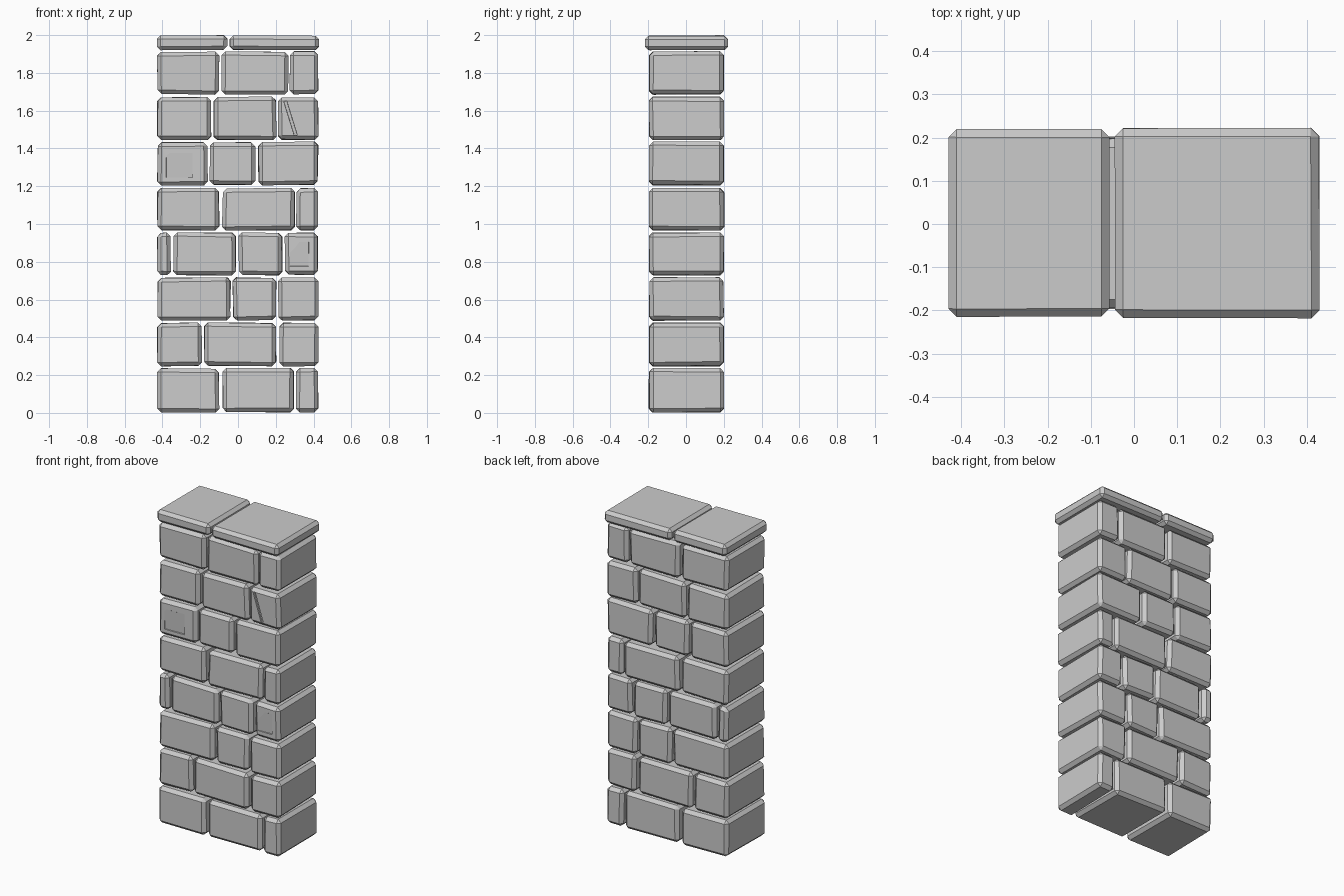
import bpy, bmesh, random
from mathutils import Vector, Euler

if "Cube" in bpy.data.objects:
    bpy.data.objects.remove(bpy.data.objects["Cube"])

random.seed(4)


def stone(name, lo, hi, bevel=0.02, jitter=0.007):
    """Chamfered block whose corners are nudged slightly inwards."""
    bm = bmesh.new()
    bmesh.ops.create_cube(bm, size=1)
    for v in bm.verts:
        for i in range(3):
            s = 1 if v.co[i] > 0 else -1
            edge = hi[i] if s > 0 else lo[i]
            v.co[i] = edge - s * random.uniform(0, jitter)
    bmesh.ops.bevel(bm, geom=bm.edges[:], offset=bevel, segments=1,
                    profile=0.5, affect='EDGES')
    bmesh.ops.recalc_face_normals(bm, faces=bm.faces[:])
    me = bpy.data.meshes.new(name)
    bm.to_mesh(me)
    bm.free()
    ob = bpy.data.objects.new(name, me)
    bpy.context.collection.objects.link(ob)
    return ob


def carve(target, name, centre, size, rot):
    """Cut a rotated box out of a stone."""
    h = Vector(size) / 2
    cut = stone(name, -h, h, bevel=0.001, jitter=0)
    cut.location = centre
    cut.rotation_euler = Euler(rot)
    cut.hide_render = True
    cut.hide_set(True)
    m = target.modifiers.new("carve", 'BOOLEAN')
    m.operation = 'DIFFERENCE'
    m.object = cut
    m.solver = 'EXACT'


# Courses: bottom z, top z, stone spans along x
L, R = -0.43, 0.427
courses = [
    (0.000, 0.239, [(L, -0.097), (-0.086, 0.300), (0.305, R)]),
    (0.246, 0.480, [(L, -0.187), (-0.180, 0.204), (0.217, R)]),
    (0.487, 0.719, [(L, -0.036), (-0.030, 0.206), (0.211, R)]),
    (0.726, 0.957, [(L, -0.352), (-0.345, -0.007), (0.000, 0.237), (0.245, R)]),
    (0.963, 1.193, [(L, -0.096), (-0.086, 0.302), (0.305, R)]),
    (1.203, 1.437, [(L, -0.156), (-0.151, 0.094), (0.104, R)]),
    (1.443, 1.676, [(L, -0.138), (-0.132, 0.206), (0.210, R)]),
    (1.683, 1.916, [(L, -0.097), (-0.088, 0.268), (0.271, R)]),
]
stones = {}
for row, (z0, z1, spans) in enumerate(courses):
    for col, (x0, x1) in enumerate(spans):
        stones[row, col] = stone(f"stone_{row + 1}_{col + 1}",
                                 (x0, -0.198, z0), (x1, 0.203, z1))

# Cap slabs
stone("cap_left", (-0.43, -0.216, 1.919), (-0.055, 0.221, 2.0), 0.019, 0.004)
stone("cap_right", (-0.045, -0.22, 1.919), (0.43, 0.225, 2.0), 0.019, 0.004)

# Slanted crack and two shallow chipped faces on the front
carve(stones[6, 2], "crack_cutter", (0.278, -0.198, 1.56), (0.016, 0.03, 0.19), (0, -0.30, 0))
carve(stones[5, 0], "chip_cutter_left", (-0.31, -0.206, 1.31), (0.14, 0.03, 0.13), (0.05, 0, 0.04))
carve(stones[3, 3], "chip_cutter_right", (0.325, -0.206, 0.84), (0.10, 0.03, 0.13), (0.05, 0, 0.04))
